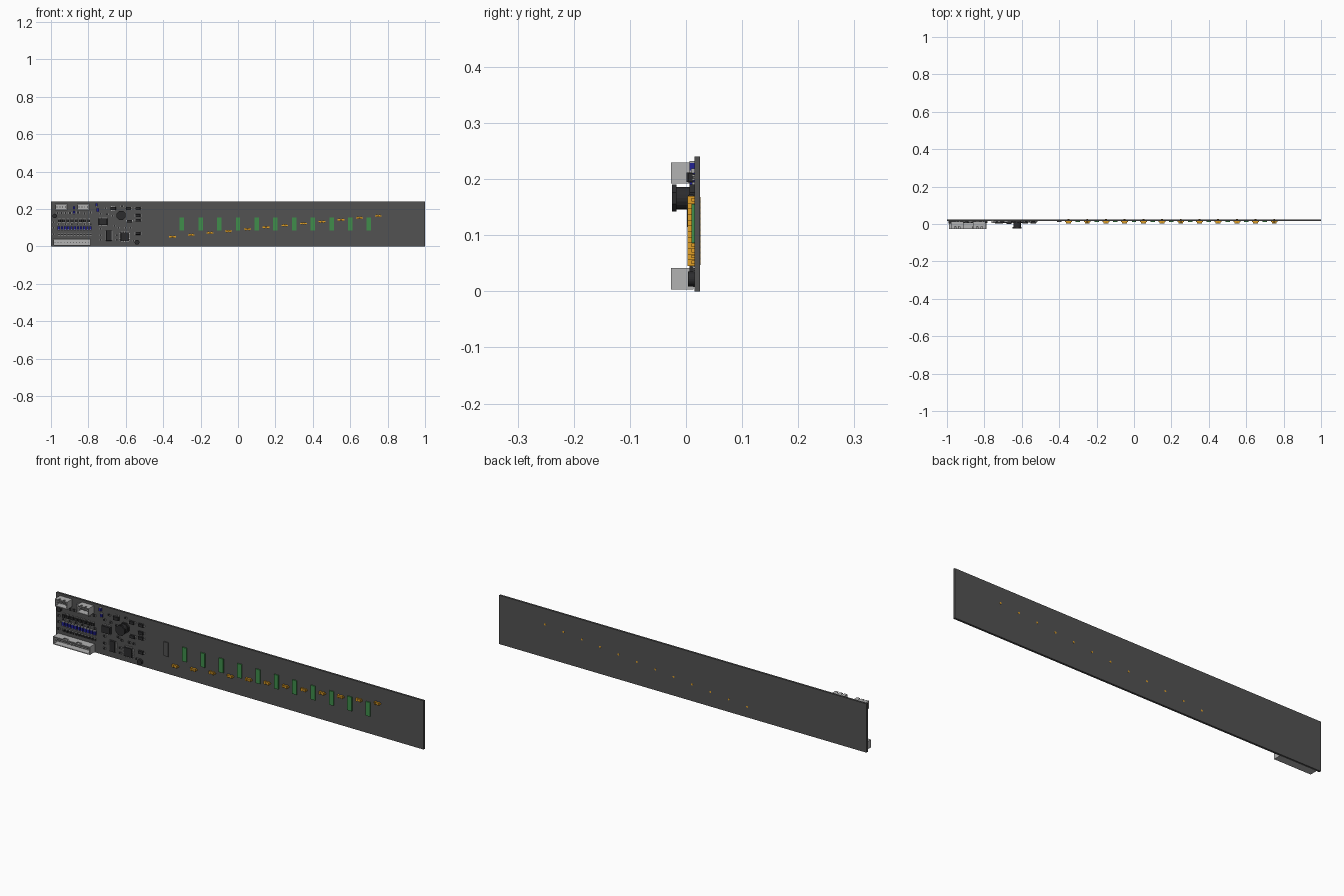
import bpy, bmesh, math
from mathutils import Matrix, Vector

if "Cube" in bpy.data.objects:
    bpy.data.objects.remove(bpy.data.objects["Cube"])

FACE = 0.015  # y of the board's populated face


def material(name, rgb):
    m = bpy.data.materials.new(name)
    m.diffuse_color = (*rgb, 1)
    m.use_nodes = True
    m.node_tree.nodes["Principled BSDF"].inputs["Base Color"].default_value = m.diffuse_color
    return m


BOARD = material("board grey", (0.085, 0.085, 0.085))
BLACK = material("package black", (0.025, 0.025, 0.027))
METAL = material("lead metal", (0.4, 0.4, 0.4))
SHELL = material("connector grey", (0.45, 0.45, 0.45))
GREEN = material("green", (0.05, 0.27, 0.07))
ORANGE = material("orange", (0.75, 0.35, 0.02))
BLUE = material("blue", (0.015, 0.015, 0.3))


def finish(name, bm, mats):
    me = bpy.data.meshes.new(name)
    bm.to_mesh(me)
    bm.free()
    for m in mats:
        me.materials.append(m)
    ob = bpy.data.objects.new(name, me)
    bpy.context.collection.objects.link(ob)
    return ob


def add_box(bm, x, z, w, h, y0, y1=FACE, mat=0, taper=1.0):
    """Box centred on (x, z), running from front y0 to back y1."""
    m = Matrix.Translation((x, (y0 + y1) / 2, z)) @ Matrix.Diagonal((w, y1 - y0, h, 1))
    vs = bmesh.ops.create_cube(bm, size=1, matrix=m)["verts"]
    mid = (y0 + y1) / 2
    for v in vs:
        if v.co.y < mid:
            v.co.x = x + (v.co.x - x) * taper
            v.co.z = z + (v.co.z - z) * taper
    for f in {f for v in vs for f in v.link_faces}:
        f.material_index = mat


def add_disc(bm, x, z, r, y0, y1=FACE, mat=0, sides=16, spin=0.0):
    m = (Matrix.Translation((x, (y0 + y1) / 2, z)) @ Matrix.Rotation(math.pi / 2, 4, 'X')
         @ Matrix.Rotation(spin, 4, 'Z'))
    vs = bmesh.ops.create_cone(bm, cap_ends=True, segments=sides, radius1=r, radius2=r,
                               depth=y1 - y0, matrix=m)["verts"]
    for f in {f for v in vs for f in v.link_faces}:
        f.material_index = mat


def connector(name, x, z, w, h, pins):
    """Open-fronted pin header with a floor, four walls, slots and pins."""
    bm = bmesh.new()
    t, front = 0.004, -0.027
    add_box(bm, x, z, w, h, 0.004, 0.013)
    for s in (-1, 1):
        add_box(bm, x + s * (w - t) / 2, z, t, h, front, 0.005)
    add_box(bm, x, z - h / 2 + t / 2, w, t, front, 0.005)
    # slotted upper wall
    add_box(bm, x, z + h / 2 - t / 2, w, t, -0.013, 0.005)
    for s in (-1, 0, 1):
        add_box(bm, x + s * w * 0.36, z + h / 2 - t / 2, w * 0.24, t, front, -0.013)
    pitch = (w - 0.02) / max(pins - 1, 1)
    for i in range(pins):
        px = x + (i - (pins - 1) / 2) * pitch
        add_box(bm, px, z, 0.005, 0.005, -0.02, 0.005, 1)
        add_box(bm, px, z - h * 0.3, 0.004, 0.006, 0.01, FACE, 1)
    finish(name, bm, [SHELL, METAL])


def chip(name, x, z, w, h, front, nx, nz):
    """Chip body with nx leads above and below, nz leads left and right."""
    bm = bmesh.new()
    add_box(bm, x, z, w, h, front, 0.013, 0, 0.94)
    for s in (-1, 1):
        for i in range(nx):
            add_box(bm, x + ((i + .5) / nx - .5) * w * .9, z + s * (h / 2 + .002), w / nx * .45, .006, 0.011, FACE, 1)
        for i in range(nz):
            add_box(bm, x + s * (w / 2 + .002), z + ((i + .5) / nz - .5) * h * .9, .006, h / nz * .45, 0.011, FACE, 1)
    finish(name, bm, [BLACK, METAL])


def small_parts(name, spots, w, h, front, mat, vertical=False):
    """Two-terminal parts: coloured body between metal end caps."""
    bm = bmesh.new()
    for x, z in spots:
        if vertical:
            add_box(bm, x, z, w, h * 0.7, front)
            for s in (-1, 1):
                add_box(bm, x, z + s * h * .42, w, h * .16, front, FACE, 1)
        else:
            add_box(bm, x, z, w * 0.7, h, front)
            for s in (-1, 1):
                add_box(bm, x + s * w * .42, z, w * .16, h, front, FACE, 1)
    finish(name, bm, [mat, METAL])


# circuit board
bm = bmesh.new()
add_box(bm, 0, 0.12, 2, 0.24, FACE, 0.025)
finish("circuit_board", bm, [BOARD])

# connectors
connector("top_connector_left", -0.945, 0.211, 0.066, 0.037, 4)
connector("top_connector_right", -0.827, 0.211, 0.066, 0.037, 4)
connector("bottom_connector", -0.888, 0.0225, 0.2, 0.039, 12)

# main chips
chip("driver_chip", -0.722, 0.132, 0.046, 0.036, 0.002, 8, 0)
chip("controller_chip", -0.605, 0.052, 0.046, 0.046, 0.006, 11, 11)
chip("memory_chip", -0.69, 0.058, 0.03, 0.056, 0.006, 0, 10)
chip("regulator_chip", -0.668, 0.203, 0.03, 0.018, 0.001, 3, 0)

# drum inductor with flanges
bm = bmesh.new()
cx, cz, q = -0.625, 0.166, math.pi / 8
add_disc(bm, cx, cz, 0.026, -0.025, -0.017, 0, 8, q)
add_disc(bm, cx, cz, 0.020, -0.017, 0.006, 0, 20)
add_disc(bm, cx, cz, 0.026, 0.006, FACE, 0, 8, q)
finish("power_inductor", bm, [BLACK])

# small transistor packages at the right edge of the electronics
for i, (x, z) in enumerate([(-0.585, 0.203), (-0.535, 0.203), (-0.535, 0.165),
                            (-0.535, 0.14), (-0.535, 0.07), (-0.58, 0.135)]):
    chip(f"transistor_{i + 1}", x, z, 0.026, 0.015, 0.004, 0, 2)

# transistor row and the parts rows beneath it
for i in range(8):
    chip(f"output_transistor_{i + 1}", -0.955 + i * 0.0225, 0.137, 0.015, 0.014, 0.005, 2, 0)
row = [-0.958 + i * 0.017 for i in range(11)]
small_parts("blue_capacitor_row", [(x, 0.098) for x in row], 0.012, 0.024, 0.006, BLUE, True)
small_parts("resistor_row", [(x, 0.065) for x in row], 0.010, 0.014, 0.009, BLACK, True)
small_parts("upper_resistors", [(-0.965 + i * 0.022, 0.178) for i in range(4)]
            + [(-0.855, 0.182), (-0.82, 0.176), (-0.79, 0.182)], 0.015, 0.010, 0.008, BLACK)
small_parts("resistor_lower_row", [(x, 0.118) for x in row[::2]], 0.012, 0.007, 0.010, BLACK)
small_parts("blue_capacitors", [(-0.877, 0.207), (-0.757, 0.222), (-0.877, 0.182), (-0.75, 0.195)],
            0.011, 0.02, 0.006, BLUE, True)
small_parts("scattered_resistors",
            [(-0.735, 0.175), (-0.7, 0.172), (-0.67, 0.165), (-0.71, 0.205), (-0.66, 0.11),
             (-0.64, 0.1), (-0.6, 0.1), (-0.575, 0.1), (-0.56, 0.03), (-0.735, 0.095),
             (-0.735, 0.06), (-0.735, 0.035), (-0.65, 0.035), (-0.65, 0.06), (-0.62, 0.215),
             (-0.985, 0.1), (-0.985, 0.065), (-0.985, 0.13)], 0.014, 0.008, 0.009, BLACK)

# round parts
bm = bmesh.new()
add_disc(bm, -0.98, 0.163, 0.012, 0.004, FACE, 0, 24)
add_disc(bm, -0.54, 0.022, 0.013, 0.004, FACE, 0, 24)
finish("round_capacitors", bm, [BLACK])

# orange sensors, rising to the right, each with a stud through the board
for i in range(12):
    x, z = -0.35 + 0.1 * i, 0.052 + 0.0101 * i
    bm = bmesh.new()
    add_box(bm, x, z, 0.014, 0.008, 0.006)
    for s in (-1, 1):
        add_box(bm, x + s * 0.009, z, 0.008, 0.013, 0.003)
        add_box(bm, x + s * 0.0155, z, 0.006, 0.006, 0.010)
    add_disc(bm, x, z, 0.005, 0.004, 0.0256, 0, 12)
    finish(f"sensor_{i + 1}", bm, [ORANGE])

# row of upright bars, the first one grey
for i in range(12):
    bm = bmesh.new()
    add_box(bm, -0.4 + 0.1 * i, 0.121, 0.024, 0.069, 0.0095)
    finish(f"upright_bar_{i + 1}", bm, [GREEN if i else BOARD])
